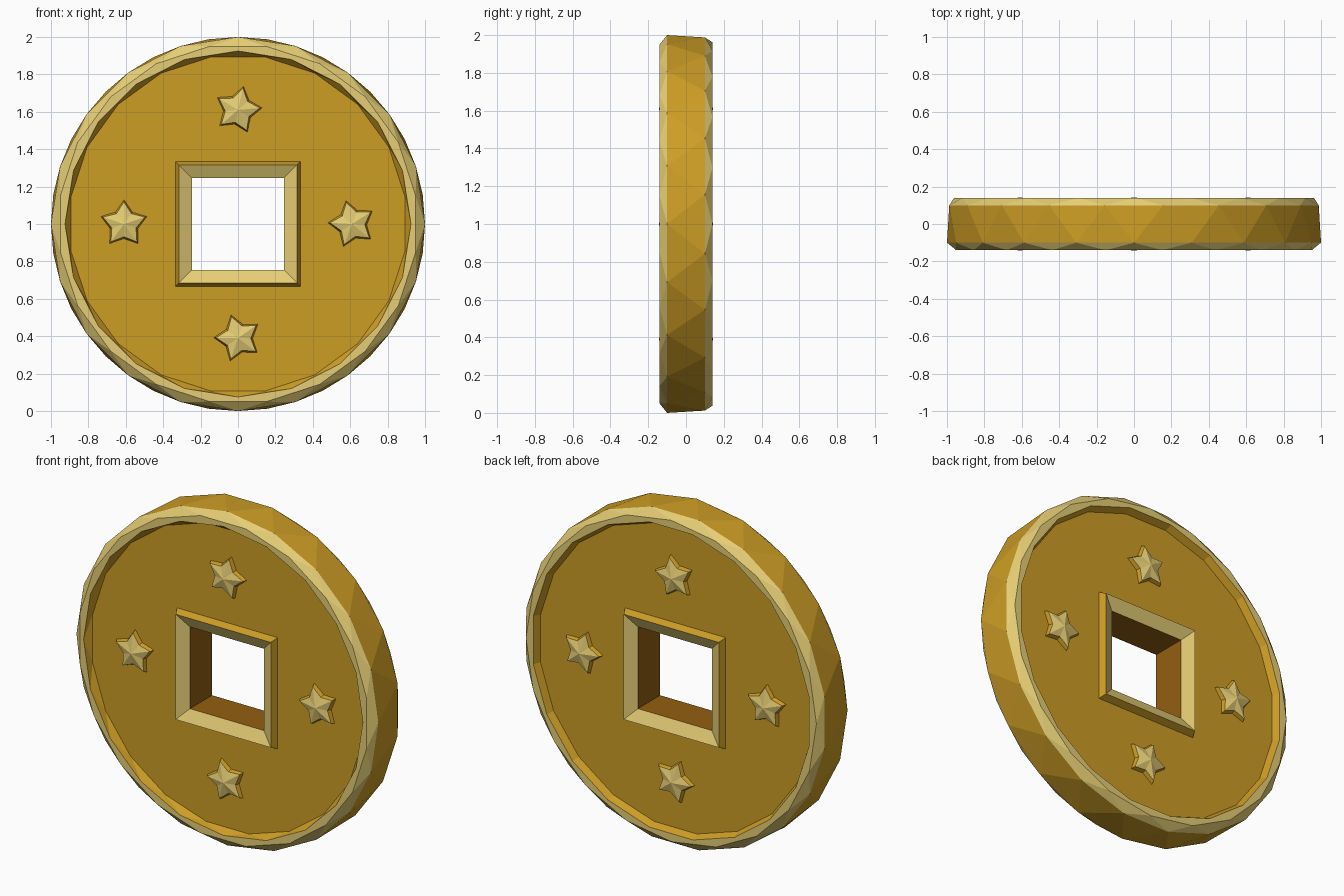
import bpy, bmesh, math

if "Cube" in bpy.data.objects:
    bpy.data.objects.remove(bpy.data.objects["Cube"])

N = 20          # sides of the low-poly coin
CZ = 1.0        # height of the coin centre


def material(name, rgb):
    def lin(c):
        c /= 255
        return c / 12.92 if c <= 0.04045 else ((c + 0.055) / 1.055) ** 2.4
    m = bpy.data.materials.new(name)
    m.diffuse_color = (*[lin(c) for c in rgb], 1)
    m.use_nodes = True
    m.node_tree.nodes["Principled BSDF"].inputs["Base Color"].default_value = m.diffuse_color
    return m


GOLD = material("gold", (205, 157, 37))
LIGHT = material("light gold", (230, 206, 117))
BROWN = material("dark bronze", (148, 95, 18))


def finish(name, bm, mats):
    me = bpy.data.meshes.new(name)
    bm.to_mesh(me)
    bm.free()
    for m in mats:
        me.materials.append(m)
    ob = bpy.data.objects.new(name, me)
    bpy.context.collection.objects.link(ob)
    return ob


def ring(bm, r, y, half, square=False):
    """Round or square loop of N points; half = turned by half a step."""
    verts = []
    for i in range(N):
        a = 2 * math.pi * (i + 0.5 * half) / N
        c, s = math.cos(a), math.sin(a)
        k = r / max(abs(c), abs(s)) if square else r
        verts.append(bm.verts.new((k * c, y, CZ + k * s)))
    return verts


def strip(name, rings, slots, mats):
    """Skin consecutive rings; staggered rings give triangular facets."""
    bm = bmesh.new()
    loops = [ring(bm, *r) for r in rings]
    for k, slot in enumerate(slots):
        A, B = loops[k], loops[k + 1]
        ha, hb = rings[k][2], rings[k + 1][2]
        for i in range(N):
            j = (i + 1) % N
            if ha == hb:
                faces = [(A[i], B[i], B[j], A[j])]
            elif hb:
                faces = [(A[i], B[i], A[j]), (A[j], B[i], B[j])]
            else:
                faces = [(A[i], B[i], B[j]), (A[i], B[j], A[j])]
            for f in faces:
                bm.faces.new(f).material_index = slot
    return finish(name, bm, mats)


# raised rim with staggered chamfers
strip("rim",
      [(0.905, -0.10, 1), (0.925, -0.14, 0), (0.962, -0.14, 1), (1.0, -0.10, 0),
       (1.0, 0.10, 1), (0.962, 0.14, 0), (0.925, 0.14, 1), (0.905, 0.10, 1)],
      [0, 1, 1, 0, 1, 1, 0], [GOLD, LIGHT])

# recessed faces, front and back
strip("front_face", [(0.333, -0.10, 1, True), (0.905, -0.10, 1)], [0], [GOLD])
strip("back_face", [(0.905, 0.10, 1), (0.333, 0.10, 1, True)], [0], [GOLD])

# square frame around the hole, and the hole walls
strip("hole_frame",
      [(0.333, 0.10, 1, True), (0.315, 0.14, 1, True), (0.245, 0.105, 1, True),
       (0.245, -0.105, 1, True), (0.315, -0.14, 1, True), (0.333, -0.10, 1, True)],
      [0, 1, 2, 1, 0], [GOLD, LIGHT, BROWN])


def star(name, x, z, turn, side):
    """Five-pointed stud: gold walls and a light faceted top."""
    bm = bmesh.new()

    def loop(ro, ri, y):
        out = []
        for i in range(10):
            a = math.radians(turn + 36 * i)
            r = ri if i % 2 else ro
            out.append(bm.verts.new((x + r * math.cos(a), side * y, z + r * math.sin(a))))
        return out
    base, top = loop(0.132, 0.08, 0.095), loop(0.118, 0.068, 0.122)
    peak = bm.verts.new((x, side * 0.143, z))
    bm.faces.new(base)
    for i in range(10):
        j = (i + 1) % 10
        bm.faces.new((base[i], base[j], top[j], top[i]))
        bm.faces.new((top[i], top[j], peak)).material_index = 1
    bmesh.ops.recalc_face_normals(bm, faces=bm.faces)
    finish(name, bm, [GOLD, LIGHT])


# four stars on each face
for label, side in (("front", -1), ("back", 1)):
    for pos, x, z, turn in (("top", 0, 1.61, 5), ("right", 0.61, 1.0, 105),
                            ("bottom", 0, 0.39, 107), ("left", -0.61, 1.0, 90)):
        star(f"{label}_star_{pos}", x, z, turn, side)
